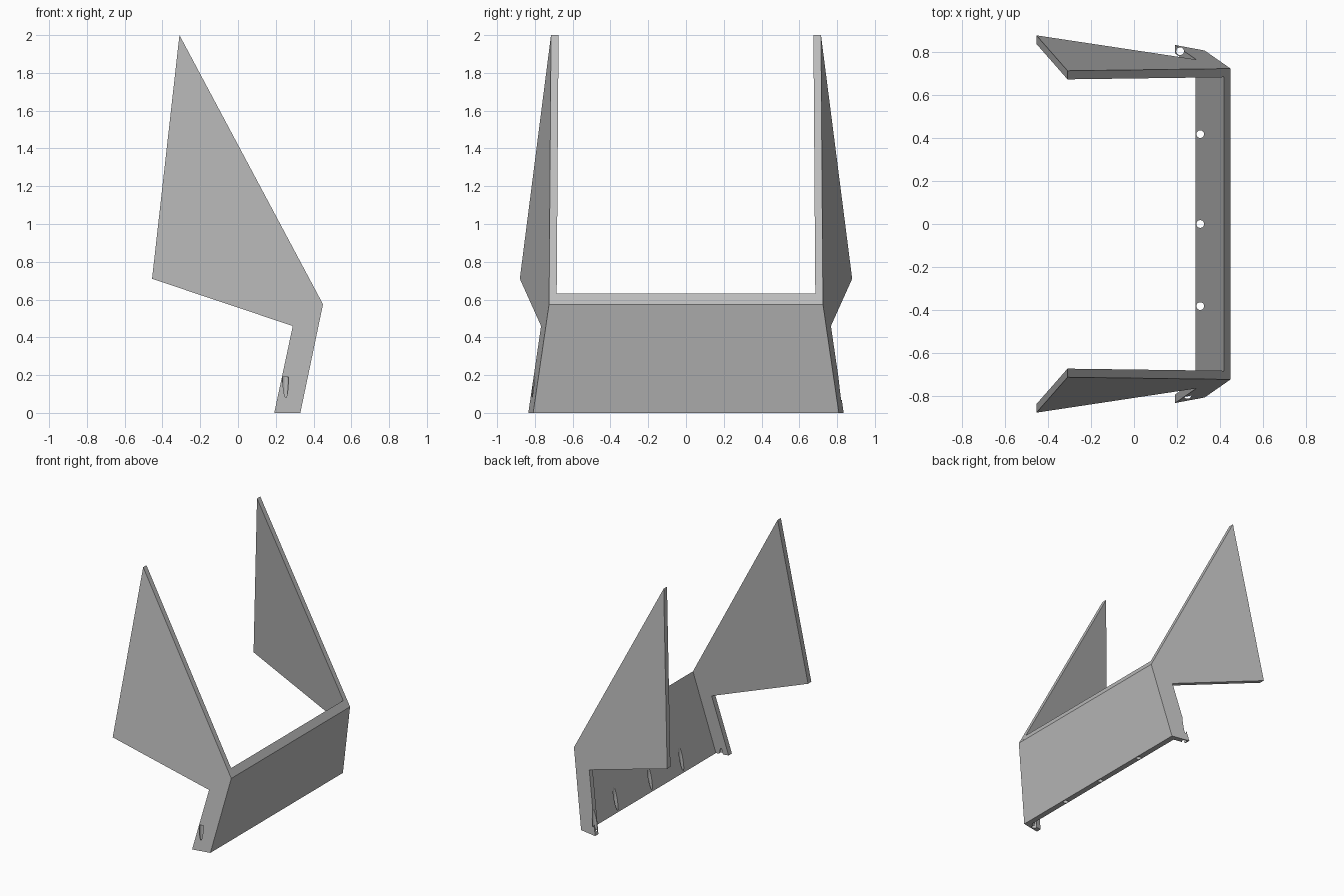
import bpy
import bmesh

cube = bpy.data.objects.get("Cube")
if cube:
    bpy.data.objects.remove(cube, do_unlink=True)

GREY = (0.5, 0.5, 0.5, 1)
THICK = 0.04
HOLE_RADIUS = 0.018
HOLE_TOP = 0.19

grey = bpy.data.materials.new("plain grey")
grey.use_nodes = True
grey.diffuse_color = GREY
grey.node_tree.nodes["Principled BSDF"].inputs["Base Color"].default_value = GREY


def wing_y(x, z):
    """Distance of the leaning outer wing plane from the centre line."""
    return 0.725 - 0.187 * (x - 0.45) - 0.107 * (z - 0.575)


def prism(name, profile, y_start, y_end):
    """Flat-sided solid from an x-z profile, with leaning end planes."""
    bm = bmesh.new()
    a = [bm.verts.new((x, y_start(x, z), z)) for x, z in profile]
    b = [bm.verts.new((x, y_end(x, z), z)) for x, z in profile]
    bm.faces.new(a)
    bm.faces.new(b[::-1])
    n = len(profile)
    for i in range(n):
        j = (i + 1) % n
        bm.faces.new((a[j], a[i], b[i], b[j]))
    bmesh.ops.recalc_face_normals(bm, faces=bm.faces[:])
    mesh = bpy.data.meshes.new(name)
    bm.to_mesh(mesh)
    bm.free()
    mesh.materials.append(grey)
    obj = bpy.data.objects.new(name, mesh)
    bpy.context.collection.objects.link(obj)
    return obj


def drill(obj, x, y):
    """Vertical blind screw hole from the underside."""
    bottom = -0.05
    bpy.ops.mesh.primitive_cylinder_add(
        vertices=24, radius=HOLE_RADIUS, depth=HOLE_TOP - bottom,
        location=(x, y, (HOLE_TOP + bottom) / 2))
    cutter = bpy.context.object
    cutter.name = "hole_cutter"
    cutter.hide_render = True
    cutter.data.materials.append(grey)
    mod = obj.modifiers.new("hole", 'BOOLEAN')
    mod.operation = 'DIFFERENCE'
    mod.solver = 'EXACT'
    mod.object = cutter
    bpy.context.view_layer.objects.active = obj
    bpy.ops.object.modifier_apply(modifier=mod.name)
    bpy.data.objects.remove(cutter, do_unlink=True)


# Side wings with their narrow legs
wing_profile = [(0.33, 0), (0.45, 0.575), (-0.31, 2.0),
                (-0.455, 0.71), (0.29, 0.46), (0.192, 0)]
for name, side, hole_x, hole_y in (("front_wing", -1, 0.25, 0.797),
                                   ("back_wing", 1, 0.215, 0.806)):
    wing = prism(name, wing_profile,
                 lambda x, z: side * wing_y(x, z),
                 lambda x, z: side * (wing_y(x, z) - THICK))
    drill(wing, hole_x, side * hole_y)

# Sloping panel joining the wings
panel = prism("cross_panel", [(0.33, 0), (0.45, 0.575), (0.42, 0.631), (0.288, 0)],
              lambda x, z: -(wing_y(x, z) - THICK),
              lambda x, z: wing_y(x, z) - THICK)
for y in (-0.383, 0, 0.419):
    drill(panel, 0.309, y)
